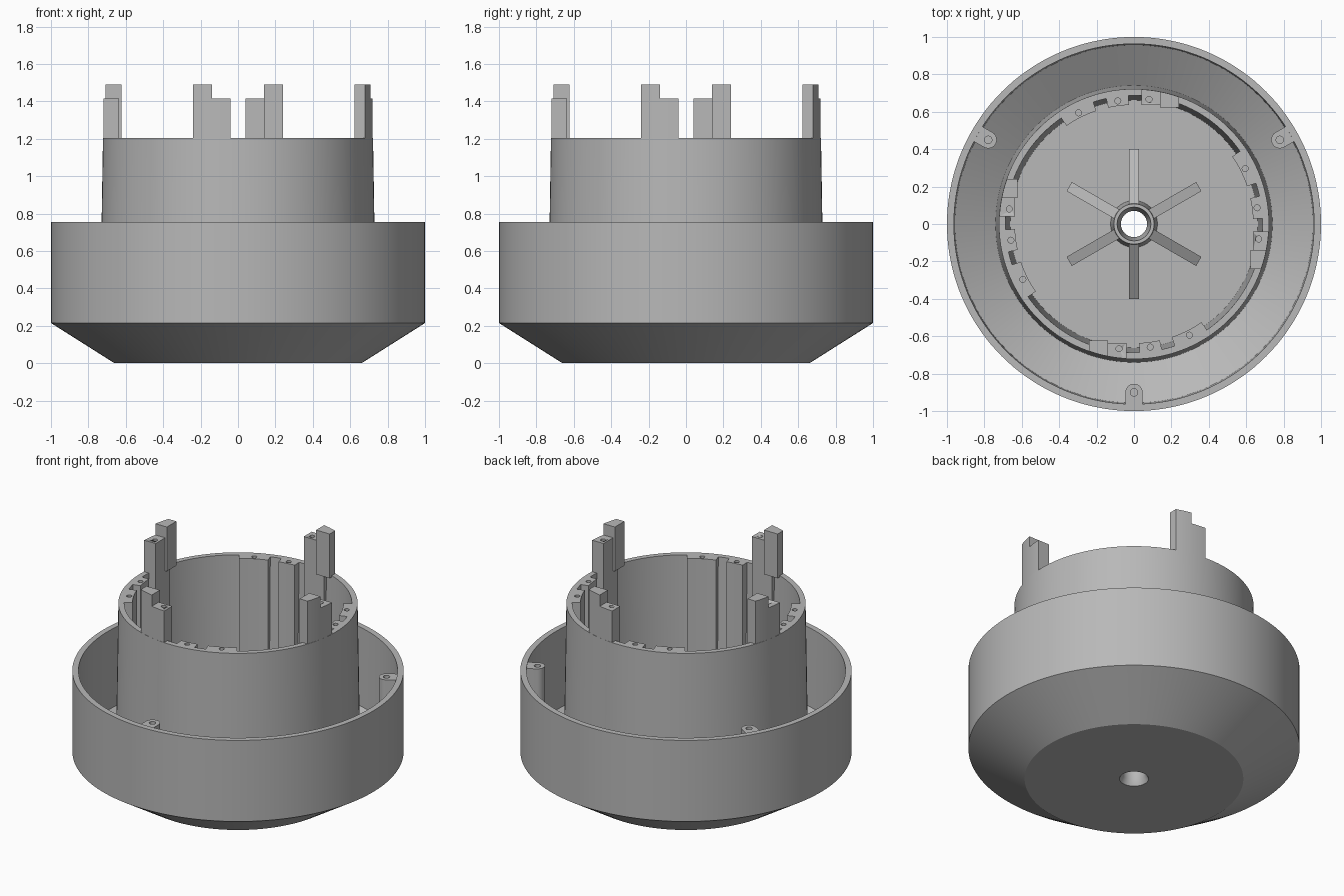
import bpy, bmesh, math
from mathutils import Matrix, Vector

if "Cube" in bpy.data.objects:
    bpy.data.objects.remove(bpy.data.objects["Cube"])

grey = bpy.data.materials.new("plain_grey")
grey.diffuse_color = (0.48, 0.48, 0.48, 1)
grey.use_nodes = True
grey.node_tree.nodes["Principled BSDF"].inputs["Base Color"].default_value = grey.diffuse_color


def finish(name, bm, angle=0.0):
    """Turn a bmesh into a shaded object, rotated about z by angle degrees."""
    bmesh.ops.recalc_face_normals(bm, faces=bm.faces)
    bm.transform(Matrix.Rotation(math.radians(angle), 4, 'Z'))
    me = bpy.data.meshes.new(name)
    bm.to_mesh(me)
    bm.free()
    me.materials.append(grey)
    ob = bpy.data.objects.new(name, me)
    bpy.context.collection.objects.link(ob)
    bpy.ops.object.select_all(action='DESELECT')
    ob.select_set(True)
    bpy.context.view_layer.objects.active = ob
    bpy.ops.object.shade_smooth_by_angle(angle=math.radians(30))
    return ob


def lathe(name, profile, steps=144):
    """Revolve a closed (r, z) profile about z."""
    bm = bmesh.new()
    rings = []
    for i in range(steps):
        a = 2 * math.pi * i / steps
        rings.append([bm.verts.new((r * math.cos(a), r * math.sin(a), z)) for r, z in profile])
    n = len(profile)
    for i in range(steps):
        p, q = rings[i], rings[(i + 1) % steps]
        for j in range(n):
            k = (j + 1) % n
            bm.faces.new((p[j], q[j], q[k], p[k]))
    return finish(name, bm)


def prism(name, pts, bottom, top, angle=0.0):
    """Extrude an outline upward; bottom is a function of x and y."""
    bm = bmesh.new()
    lo = [bm.verts.new((x, y, bottom(x, y))) for x, y in pts]
    hi = [bm.verts.new((x, y, top)) for x, y in pts]
    bm.faces.new(lo[::-1])
    bm.faces.new(hi)
    n = len(pts)
    for i in range(n):
        j = (i + 1) % n
        bm.faces.new((lo[i], lo[j], hi[j], hi[i]))
    return finish(name, bm, angle)


def drill(ob, x, y, top, angle, radius=0.016, depth=0.1):
    """Cut a blind screw hole from the top."""
    c = Matrix.Rotation(math.radians(angle), 3, 'Z') @ Vector((x, y, 0))
    bm = bmesh.new()
    bmesh.ops.create_cone(bm, cap_ends=True, segments=16, radius1=radius, radius2=radius,
                          depth=2 * depth, matrix=Matrix.Translation((c.x, c.y, top)))
    cutter = finish("hole_cutter", bm)
    cutter.hide_render = True
    mod = ob.modifiers.new("hole", 'BOOLEAN')
    mod.operation = 'DIFFERENCE'
    mod.object = cutter
    bpy.context.view_layer.objects.active = ob
    bpy.ops.object.modifier_apply(modifier=mod.name)
    bpy.data.objects.remove(cutter)


def sector(a0, a1, r0, r1, steps=8):
    """Outline of an arc-shaped pad, angles in degrees."""
    angs = [math.radians(a0 + (a1 - a0) * i / steps) for i in range(steps + 1)]
    return ([(r1 * math.cos(a), r1 * math.sin(a)) for a in angs]
            + [(r0 * math.cos(a), r0 * math.sin(a)) for a in reversed(angs)])


def tower_outline(y0, y1, inner, r, steps=6):
    """Outline with a flat inner side, straight ends and an arc outside."""
    ys = [y0 + (y1 - y0) * i / steps for i in range(steps + 1)]
    return [(inner, y1), (inner, y0)] + [(math.sqrt(r * r - y * y), y) for y in ys]


FLOOR = 0.05

# Outer bowl, inner drum, floor and centre hub in one turned body
lathe("housing", [
    (0.088, 0), (0.66, 0), (1.0, 0.215), (1.0, 0.755), (0.963, 0.755), (0.957, 0.235),
    (0.74, 0.097), (0.722, 1.205), (0.687, 1.205), (0.662, FLOOR), (0.125, FLOOR),
    (0.108, 0.29), (0.09, 0.29), (0.07, 0.14), (0.07, 0.035)])

# Six sloping ribs around the hub
for k in range(6):
    bm = bmesh.new()
    prof = [(0.1, 0.04), (0.4, 0.04), (0.4, 0.085), (0.1, 0.27)]
    sides = [[bm.verts.new((x, y, z)) for x, z in prof] for y in (-0.028, 0.028)]
    bm.faces.new(sides[0])
    bm.faces.new(sides[1][::-1])
    for i in range(4):
        j = (i + 1) % 4
        bm.faces.new((sides[0][i], sides[1][i], sides[1][j], sides[0][j]))
    finish("hub_rib", bm, 30 + 60 * k)

# Three screw posts inside the bowl wall, standing on the sloping bowl floor
for ang in (30, 150, 270):
    arc = [(0.9 + 0.046 * math.cos(math.radians(a)), 0.046 * math.sin(math.radians(a)))
           for a in range(90, 271, 15)]
    post = prism("bowl_post", [(0.972, -0.046), (0.972, 0.046)] + arc,
                 lambda x, y: 0.025 + 0.632 * (math.hypot(x, y) - 0.66), 0.75, ang)
    drill(post, 0.9, 0, 0.75, ang, 0.02)

# Four sets of pads and stepped towers around the drum
for ang in (0, 90, 180, 270):
    for a0, a1, hole in ((2.5, 12.5, 7.5), (18.5, 34.5, 26.5)):
        pad = prism("drum_pad", sector(a0, a1, 0.637, 0.687), lambda x, y: 0.04, 1.205, ang)
        h = math.radians(hole)
        drill(pad, 0.664 * math.cos(h), 0.664 * math.sin(h), 1.205, ang)
    prism("tower_column", tower_outline(-0.19, -0.04, 0.635, 0.686),
          lambda x, y: 0.04, 1.205, ang)
    low = prism("tower_step", tower_outline(-0.15, -0.04, 0.635, 0.721),
                lambda x, y: 1.195, 1.415, ang)
    drill(low, 0.667, -0.08, 1.415, ang)
    prism("tower_top", tower_outline(-0.24, -0.14, 0.622, 0.721),
          lambda x, y: 1.195, 1.49, ang)
